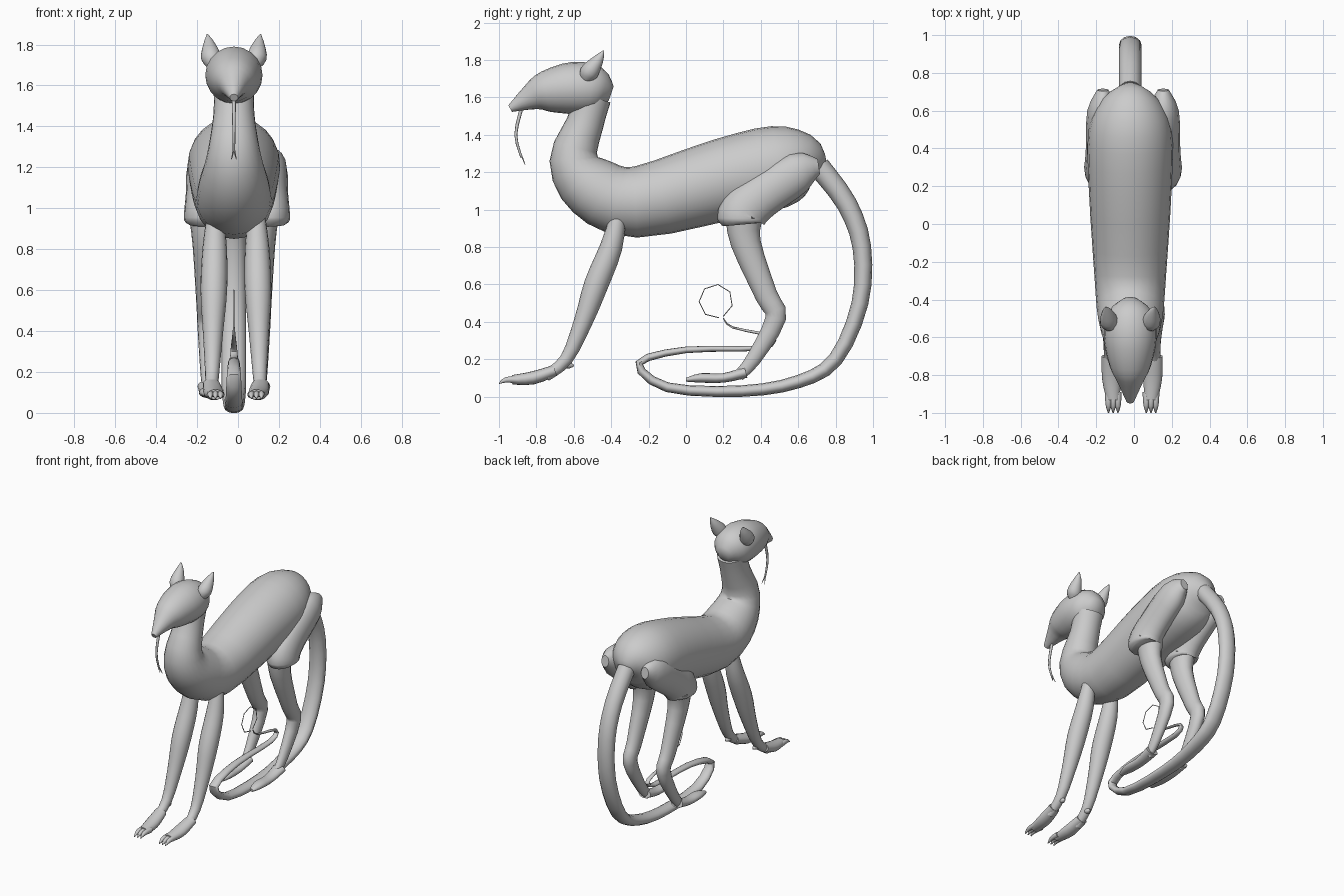
import bpy
import bmesh
import math
from mathutils import Vector

default_cube = bpy.data.objects.get("Cube")
if default_cube:
    bpy.data.objects.remove(default_cube, do_unlink=True)

# One plain clay colour for the whole animal
clay = bpy.data.materials.new("clay_grey")
clay.use_nodes = True
clay.diffuse_color = (.6, .6, .6, 1)
clay.node_tree.nodes["Principled BSDF"].inputs["Base Color"].default_value = clay.diffuse_color


def refine(sections, steps):
    """Pass a smooth curve through the sections, easing position and radius together."""
    points = [Vector(s) for s in sections]
    result = []
    for i in range(len(points) - 1):
        start, end = points[i], points[i + 1]
        leave = (end - points[max(i - 1, 0)]) / 2
        arrive = (points[min(i + 2, len(points) - 1)] - start) / 2
        for step in range(steps):
            t = step / steps
            ease = t * t * (3 - 2 * t)
            result.append(start.lerp(end, ease)
                          + leave * t * (1 - t) ** 2 - arrive * t * t * (1 - t))
    return result + [points[-1]]


def loft(name, sections, sides=16, width=1, widest=1, centre=-.02, x_start=0, x_end=0, steps=3):
    """Skin elliptical rings along a path; each section holds y, z and radius."""
    bm = bmesh.new()
    path = refine(sections, steps)
    places = [Vector((0, p.x, p.y)) for p in path]
    last = len(path) - 1
    rings = []
    for i, place in enumerate(places):
        before = (place - places[max(i - 1, 0)]).normalized()
        after = (places[min(i + 1, last)] - place).normalized()
        tangent = (before + after).normalized()
        across = Vector((0, -tangent.z, tangent.y))
        radius = max(path[i].z, .002)
        half_width = min(radius * width, widest)
        x = centre + x_start + (x_end - x_start) * i / last
        ring = []
        for k in range(sides):
            angle = math.tau * k / sides
            offset = Vector((x + half_width * math.cos(angle), 0, 0))
            ring.append(bm.verts.new(place + offset + across * radius * math.sin(angle)))
        rings.append(ring)
    for first, second in zip(rings, rings[1:]):
        for k in range(sides):
            following = (k + 1) % sides
            bm.faces.new((first[k], first[following], second[following], second[k]))
    bm.faces.new(rings[0])
    bm.faces.new(list(reversed(rings[-1])))
    bmesh.ops.recalc_face_normals(bm, faces=bm.faces[:])
    mesh = bpy.data.meshes.new(name)
    bm.to_mesh(mesh)
    bm.free()
    mesh.materials.append(clay)
    obj = bpy.data.objects.new(name, mesh)
    bpy.context.collection.objects.link(obj)
    bpy.ops.object.select_all(action="DESELECT")
    obj.select_set(True)
    bpy.context.view_layer.objects.active = obj
    bpy.ops.object.shade_smooth_by_angle(angle=math.radians(50))


def pair(name, sections, x_start, x_end, **options):
    """Build a left and a right copy of a part."""
    for label, side in (("left", 1), ("right", -1)):
        loft(label + "_" + name, sections, x_start=side * x_start, x_end=side * x_end, **options)


# Trunk running from rump through chest and up the neck
loft("body_and_neck", [
    (.74, 1.23, .03), (.66, 1.25, .15), (.5, 1.23, .22), (.2, 1.16, .22),
    (-.27, 1.04, .19), (-.5, 1.12, .17), (-.6, 1.27, .13),
    (-.54, 1.46, .1), (-.5, 1.6, .1),
], sides=24)

# Head with a pointed muzzle
loft("head", [
    (-.4, 1.62, .04), (-.47, 1.64, .12), (-.6, 1.65, .14),
    (-.75, 1.63, .11), (-.83, 1.6, .07), (-.94, 1.54, .02),
], sides=20)

# Pointed ears, leaning back and outward
pair("ear", [
    (-.54, 1.68, .02), (-.52, 1.73, .05), (-.47, 1.8, .03), (-.44, 1.85, .003),
], x_start=.1, x_end=.13)

# Hanging tongue with a forked tip
loft("tongue", [(-.88, 1.54, .01), (-.91, 1.4, .008), (-.88, 1.28, .006)], sides=8)
pair("tongue_tip", [(-.88, 1.29, .005), (-.86, 1.24, .002)], x_start=0, x_end=.012, sides=6)

# Front legs reaching forward, with broad paws, toes and dewclaws
pair("front_leg", [
    (-.36, .98, .04), (-.4, .8, .06), (-.48, .6, .065), (-.55, .4, .05),
    (-.64, .2, .035), (-.75, .11, .03),
], x_start=.1, x_end=.12, centre=-.01)
pair("front_paw", [
    (-.7, .14, .03), (-.82, .1, .035), (-.93, .09, .025),
], x_start=.12, x_end=.1, width=1.4, centre=-.01)
pair("dewclaw", [
    (-.67, .18, .01), (-.63, .17, .02), (-.6, .165, .005),
], x_start=.11, x_end=.11, sides=8, centre=-.01)
for finger in (-1, 0, 1):
    spread = .1 + finger * .025
    pair("front_toe_" + str(finger + 2), [
        (-.89, .09, .02), (-.96, .09, .015), (-1, .07, .003),
    ], x_start=spread, x_end=spread, sides=8, centre=-.01)

# Haunches ending in a flared cuff
pair("haunch", [
    (.71, 1.23, .04), (.6, 1.2, .11), (.4, 1.07, .12),
    (.31, .99, .13), (.3, .94, .13), (.3, .92, .1),
], x_start=.16, x_end=.16, width=.75, centre=-.005)

# Hind legs with a hock bend and flat feet
pair("hind_leg", [
    (.31, .96, .1), (.32, .82, .08), (.43, .54, .06), (.48, .42, .055),
    (.36, .2, .04), (.28, .11, .03),
], x_start=.14, x_end=.13, width=.8)
pair("hind_foot", [
    (.32, .13, .03), (.2, .1, .025), (.08, .1, .025), (0, .09, .01),
], x_start=.13, x_end=.13, width=1.6)

# Tail sweeping down to the ground, then folding back over itself
tail_path = [
    (.71, 1.23), (.86, 1.03), (.94, .8), (.93, .5), (.8, .2), (.6, .08), (.3, .03),
    (-.1, .05), (-.25, .18), (0, .25), (.4, .26), (.46, .32), (.25, .37), (.2, .42),
]
tail = [(y, z, .06 * (1 - i / len(tail_path)) ** 1.2) for i, (y, z) in enumerate(tail_path)]
loft("tail", tail, sides=12, width=1.6, widest=.06)

# Thin open loop at the tail tip
loop = []
for corner in range(8):
    turn = math.tau * (corner / 7.3 - .18)
    loop.append((.16 + .09 * math.cos(turn), .51 + .09 * math.sin(turn), .003))
loft("tail_tip_loop", loop, sides=6, steps=1)
